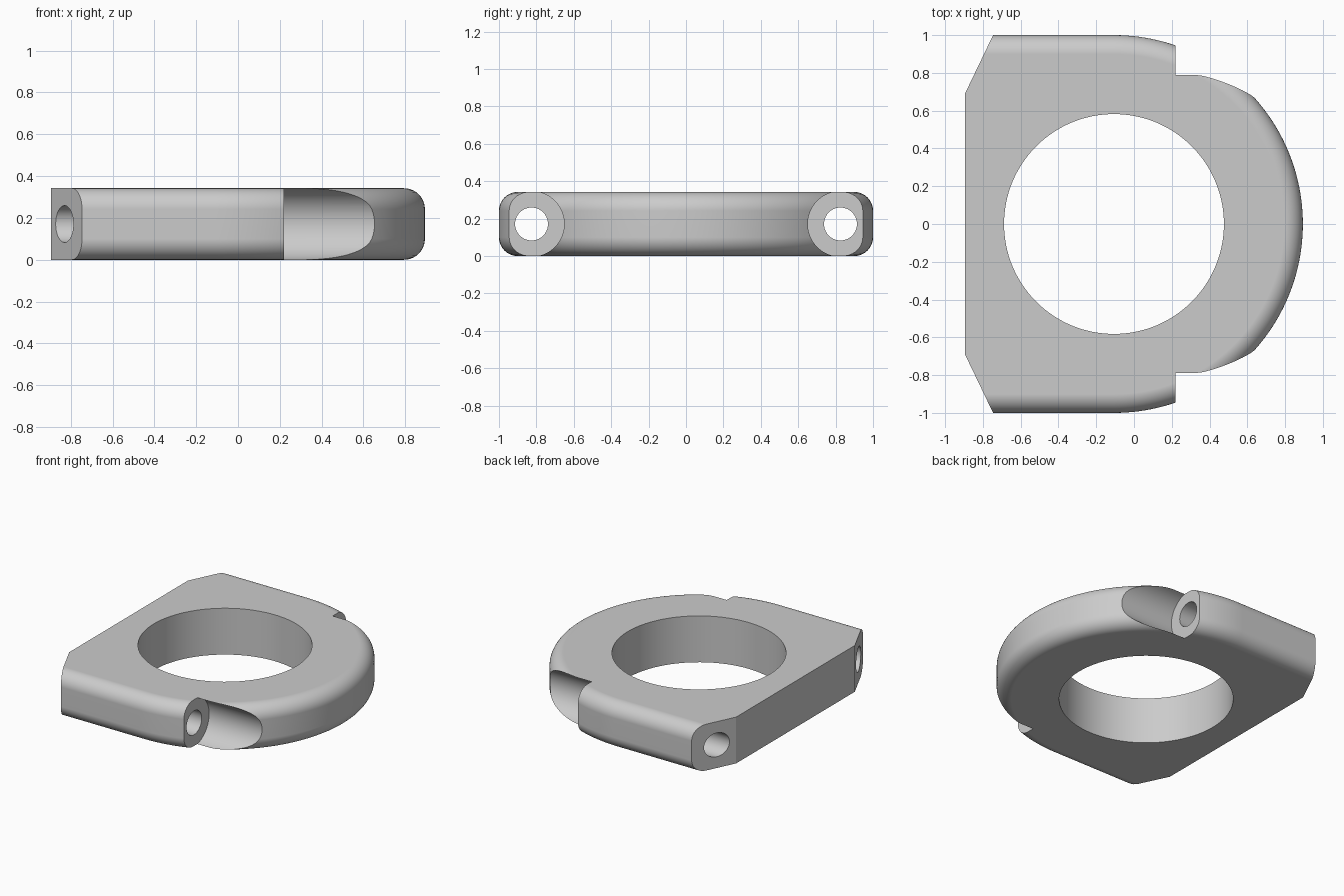
import bpy, bmesh
from math import sin, cos, pi, radians

old = bpy.data.objects.get("Cube")
if old:
    bpy.data.objects.remove(old, do_unlink=True)

HEIGHT, BACK, CENTRE, FILLET = 0.342, -0.894, -0.106, 0.1
BOLT_Y, MID = 0.826, HEIGHT / 2

grey = bpy.data.materials.new("plain grey")
grey.use_nodes = True
colour = (0.6, 0.6, 0.6, 1)
grey.diffuse_color = colour
grey.node_tree.nodes["Principled BSDF"].inputs["Base Color"].default_value = colour


def loft(name, rings):
    """Closed solid through a stack of matching rings."""
    bm = bmesh.new()
    loops = [[bm.verts.new(p) for p in ring] for ring in rings]
    n = len(loops[0])
    for a, b in zip(loops, loops[1:]):
        for i in range(n):
            j = (i + 1) % n
            bm.faces.new((a[i], a[j], b[j], b[i]))
    bm.faces.new(loops[0])
    bm.faces.new(loops[-1])
    bmesh.ops.recalc_face_normals(bm, faces=bm.faces)
    mesh = bpy.data.meshes.new(name)
    bm.to_mesh(mesh)
    bm.free()
    mesh.materials.append(grey)
    obj = bpy.data.objects.new(name, mesh)
    bpy.context.collection.objects.link(obj)
    return obj


def d_ring(inset, z, steps=96):
    """D outline: square back, straight sides, round nose."""
    r = 1 - inset
    arc = [(CENTRE + r * sin(pi * i / steps), -r * cos(pi * i / steps), z)
           for i in range(steps + 1)]
    return [(BACK, -r, z)] + arc + [(BACK, r, z)]


def circle(r, place, steps=96):
    return [place(r * cos(2 * pi * i / steps), r * sin(2 * pi * i / steps))
            for i in range(steps)]


def rod(name, r, y, x0, x1):
    return loft(name, [circle(r, lambda a, b: (x, y + a, MID + b)) for x in (x0, x1)])


# Body with rounded outer edges
steps = 10
low = [(FILLET * (1 - sin(t)), FILLET * (1 - cos(t)))
       for t in (pi / 2 * i / steps for i in range(steps + 1))]
layers = low + [(o, HEIGHT - z) for o, z in reversed(low)]
body = loft("clamp_body", [d_ring(o, z) for o, z in layers])

# Centre bore, then chamfer, bolt hole and bolt-head pocket on each side
cutters = [loft("centre_bore_cutter",
                [circle(0.582, lambda a, b: (CENTRE + a, b, z), 128) for z in (-1, 1)])]
for s in (-1, 1):
    wedge = [(-1.044, 0.38), (-0.594, 1.316), (-1.3, 1.316)]
    cutters += [
        loft("chamfer_cutter", [[(x, s * y, z) for x, y in wedge] for z in (-1, 1)]),
        rod("bolt_hole_cutter", 0.088, s * BOLT_Y, -1.5, 1.5),
        rod("pocket_cutter", 0.175, s * BOLT_Y, 0.22, 1.5),
    ]

bpy.ops.object.select_all(action="DESELECT")
bpy.context.view_layer.objects.active = body
body.select_set(True)
for cutter in cutters:
    cutter.hide_render = True
    mod = body.modifiers.new("cut", "BOOLEAN")
    mod.operation, mod.solver, mod.object = "DIFFERENCE", "EXACT", cutter
    bpy.ops.object.modifier_apply(modifier=mod.name)
    bpy.data.objects.remove(cutter, do_unlink=True)

# Smooth curves, crisp flats
bpy.ops.object.shade_smooth_by_angle(angle=radians(25))
normals = body.modifiers.new("flat_normals", "WEIGHTED_NORMAL")
normals.keep_sharp = True
